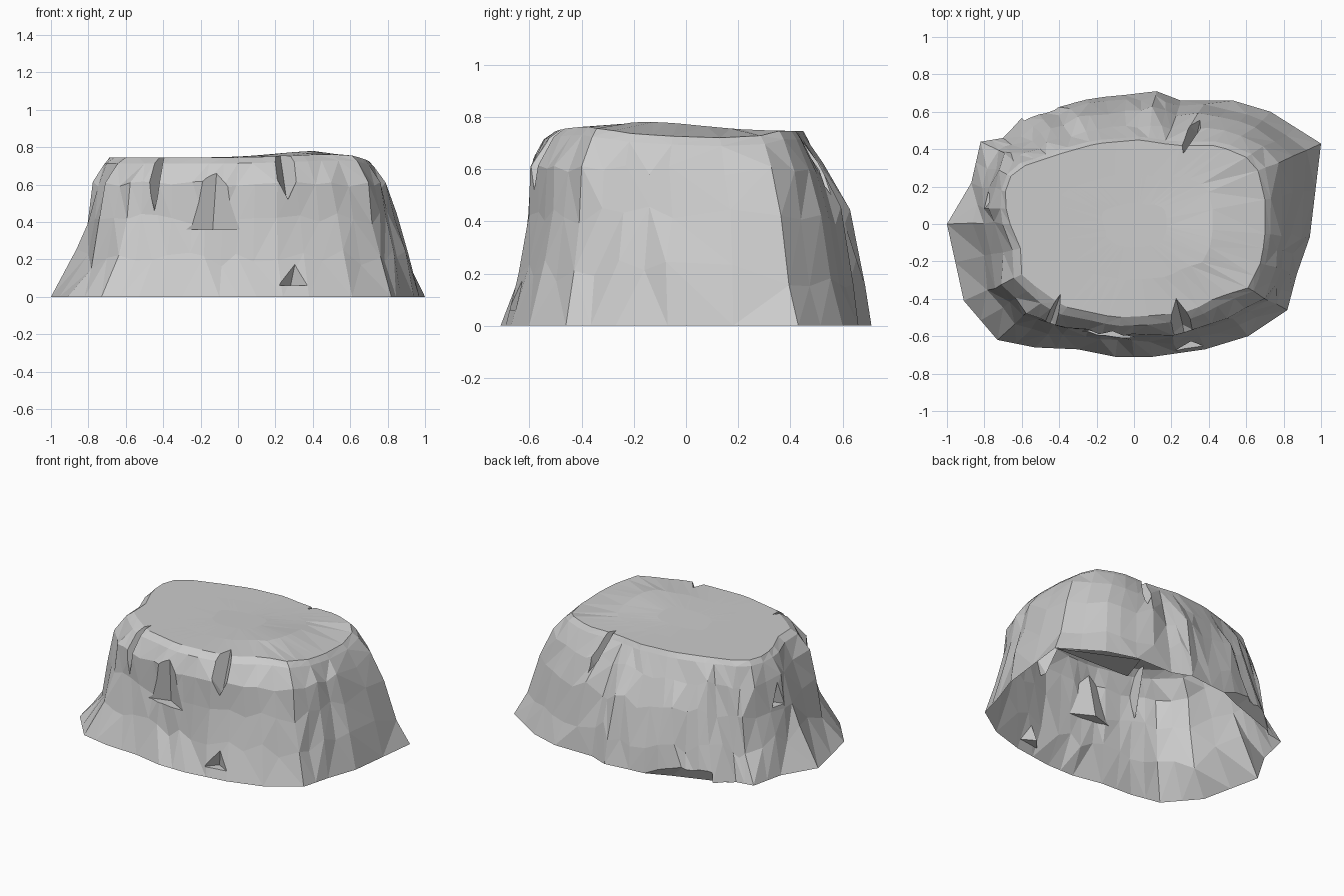
import bpy
import bmesh
import math
import random
from mathutils import Vector

random.seed(7)
cube = bpy.data.objects.get("Cube")
if cube:
    bpy.data.objects.remove(cube, do_unlink=True)

stone = bpy.data.materials.new("grey stone")
stone.use_nodes = True
colour = (0.6, 0.6, 0.6, 1)
stone.diffuse_color = colour
stone.node_tree.nodes["Principled BSDF"].inputs["Base Color"].default_value = colour

# Outlines, counter-clockwise from the right-hand tip
FOOT = [(-1, 0), (-.91, -.41), (-.73, -.62), (-.53, -.66), (-.3, -.67),
        (-.1, -.71), (.1, -.71), (.38, -.67), (.61, -.6), (.82, -.46),
        (.87, -.27), (.94, -.07), (1, .43), (.73, .6), (.53, .66),
        (.25, .66), (.12, .71), (-.05, .69), (-.26, .67), (-.44, .63),
        (-.6, .57), (-.7, .46), (-.82, .44), (-.87, .22)]
RIM = [(-.69, .22), (-.68, .02), (-.61, -.06), (-.6, -.28), (-.38, -.44),
       (-.1, -.5), (.1, -.49), (.3, -.47), (.46, -.38), (.6, -.36),
       (.68, -.2), (.7, -.07), (.7, .2), (.64, .34), (.45, .42),
       (.22, .42), (.03, .45), (-.2, .43), (-.38, .38), (-.62, .3)]
# Height, then the inward share towards +x, -x, -y and +y
RINGS = [(0, 0, 0, 0, 0), (.2, .22, .4, .32, .08), (.42, .42, .55, .48, .3),
         (.6, .62, .7, .47, .66), (.71, .88, .88, .78, .93), (.75, 1, 1, 1, 1)]


def on_outline(outline, direction):
    """Point where a ray from the centre meets the outline."""
    for a, b in zip(outline, outline[1:] + outline[:1]):
        a, b = Vector(a), Vector(b)
        edge = b - a
        det = direction.cross(edge)
        if abs(det) < 1e-9:
            continue
        reach, along = a.cross(edge) / det, a.cross(direction) / det
        if reach > 0 and -1e-6 <= along <= 1 + 1e-6:
            return direction * reach
    return direction


def top_height(p):
    """Gently domed summit that dips towards the left rim."""
    bump = math.exp(-((p.x - .4) ** 2 + (p.y + .15) ** 2) * 12)
    dip = max(0, p.x - .6) * .3
    return .745 + .035 * bump - dip


def new_object(name, bm):
    mesh = bpy.data.meshes.new(name)
    bm.to_mesh(mesh)
    bm.free()
    mesh.materials.append(stone)
    obj = bpy.data.objects.new(name, mesh)
    bpy.context.collection.objects.link(obj)
    return obj


def bridge(bm, lower, upper):
    """Triangles between two rings, with the diagonals mixed."""
    count = len(lower)
    for i in range(count):
        j = (i + 1) % count
        a, b, c, d = lower[i], lower[j], upper[j], upper[i]
        if random.random() < .5:
            tris = ((a, b, c), (a, c, d))
        else:
            tris = ((a, b, d), (b, c, d))
        for tri in tris:
            bm.faces.new(tri)


# Rock body: craggy rings from the foot to the rim
columns = []
for a, b in zip(FOOT, FOOT[1:] + FOOT[:1]):
    a, b = Vector(a), Vector(b)
    columns += [a, (a + b) / 2]

bm = bmesh.new()
rings = []
ribs = [random.uniform(-.012, .01) for c in columns]
for level, (z, right, left, front, back) in enumerate(RINGS):
    ring = []
    wall = 0 < level < len(RINGS) - 2
    for foot, rib in zip(columns, ribs):
        out = foot.normalized()
        rim = on_outline(RIM, out)
        share = (out.x ** 2 * (right if out.x > 0 else left)
                 + out.y ** 2 * (back if out.y > 0 else front))
        p = foot.lerp(rim, share)
        height = z
        if wall:
            p += out * (rib + random.uniform(-.012, .01))
            p += Vector((-out.y, out.x)) * random.uniform(-.012, .012)
            height += random.uniform(-.08, .08) * (.9 - z)
        elif level:
            height = top_height(rim) - (RINGS[-1][0] - z) * .8
        ring.append(bm.verts.new((p.x, p.y, height)))
    if rings:
        bridge(bm, rings[-1], ring)
    rings.append(ring)

# Summit: two inner rings and a flat middle
for share in (.6, .25):
    ring = []
    for foot in columns:
        p = on_outline(RIM, foot.normalized()) * share
        ring.append(bm.verts.new((p.x, p.y, top_height(p))))
    bridge(bm, rings[-1], ring)
    rings.append(ring)
bm.faces.new(rings[-1])
bm.faces.new(list(reversed(rings[0])))
bmesh.ops.recalc_face_normals(bm, faces=bm.faces[:])
rock = new_object("rock_mesa", bm)
bpy.context.view_layer.objects.active = rock


def carve(points):
    """Cut the hull of the points out of the rock."""
    hull = bmesh.new()
    for p in points:
        hull.verts.new(p)
    bmesh.ops.convex_hull(hull, input=hull.verts[:])
    bmesh.ops.recalc_face_normals(hull, faces=hull.faces[:])
    cutter = new_object("cutter", hull)
    cutter.hide_render = True
    cut = rock.modifiers.new("cut", "BOOLEAN")
    cut.operation = "DIFFERENCE"
    cut.solver = "EXACT"
    cut.object = cutter
    bpy.ops.object.modifier_apply(modifier=cut.name)
    bpy.data.objects.remove(cutter, do_unlink=True)


def crack(x, y, width, depth, wide_z, tip_z, lean=0):
    """V-shaped crack, widest at wide_z and closing at tip_z."""
    p = Vector((x, y, 0))
    out = Vector((x * .4, y, 0)).normalized()
    side = Vector((-out.y, out.x, 0))
    up = Vector((0, 0, 1))
    mouth = p + out * .1
    spread = side * width * (depth + .1) / depth
    carve([mouth + spread + up * wide_z,
           mouth - spread + up * wide_z,
           p - out * depth + up * wide_z,
           mouth + side * lean + up * tip_z,
           p + side * lean + up * tip_z])


# Front cracks, triangular hollow and small ledge near the foot
crack(-.44, -.51, .05, .17, .8, .46)
crack(.25, -.54, .09, .17, .8, .52, .01)
crack(-.14, -.58, .12, .05, .36, .73, .03)
crack(.29, -.65, .06, .05, .06, .25, .03)
# Cracks on the other sides
crack(.28, .5, .06, .15, .8, .5, -.06)
crack(-.78, .12, .04, .05, .42, .6)
# Undercut at the back right of the foot
carve([(-.06, .71, -.02), (-.7, .47, -.02), (-.3, .61, -.02),
       (-.56, .54, -.02), (-.4, .8, -.02), (-.48, .63, .15), (-.25, .76, .06)])

# Open underside and flat facets
bm = bmesh.new()
bm.from_mesh(rock.data)
floor = [f for f in bm.faces if all(v.co.z < .001 for v in f.verts)]
bmesh.ops.delete(bm, geom=floor, context="FACES")
for f in bm.faces:
    f.smooth = False
    f.material_index = 0
bm.to_mesh(rock.data)
bm.free()

# Flat lip under the back left corner, facing down
bm = bmesh.new()
lip = [(1, .43, 0), (.43, .45, 0), (.5, .66, 0)]
bm.faces.new([bm.verts.new(p) for p in lip])
new_object("foot_lip", bm)
